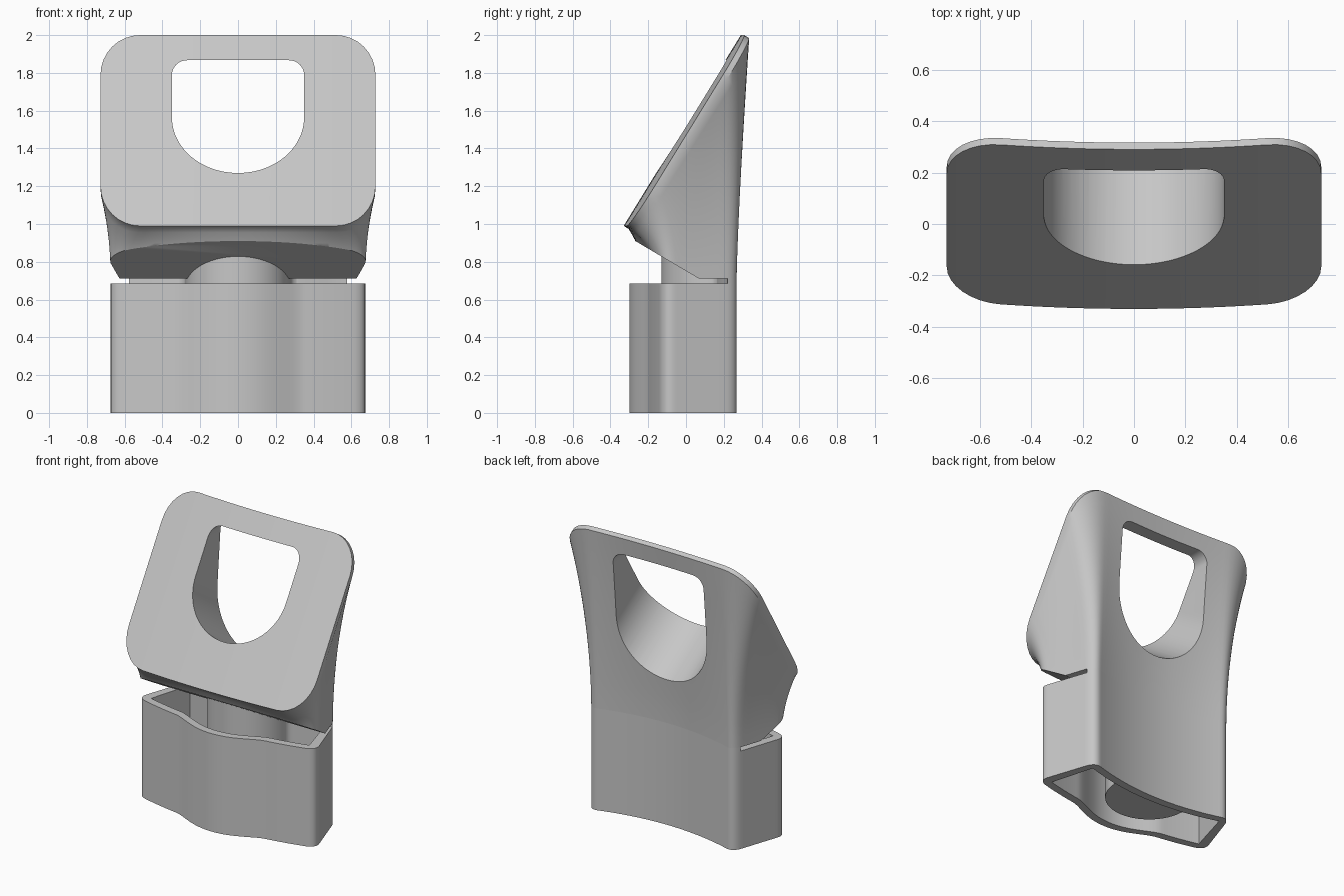
import bpy, bmesh, math
from mathutils import Vector

cube = bpy.data.objects.get("Cube")
if cube:
    bpy.data.objects.remove(cube)

grey = bpy.data.materials.new("plain_grey")
grey.use_nodes = True
COLOUR = (0.57, 0.57, 0.57, 1)
grey.diffuse_color = COLOUR
grey.node_tree.nodes["Principled BSDF"].inputs["Base Color"].default_value = COLOUR

NB, NC, NS = 14, 8, 8          # samples on half a back edge, a corner, a side
SLEEVE_TOP, HEAD_BOTTOM = 0.685, 0.712
WALL = 0.055
PLATE_LOW, PLATE_SLOPE = 0.99, 0.614


def make(name, bm):
    bmesh.ops.recalc_face_normals(bm, faces=bm.faces)
    mesh = bpy.data.meshes.new(name)
    bm.to_mesh(mesh)
    bm.free()
    mesh.materials.append(grey)
    obj = bpy.data.objects.new(name, mesh)
    bpy.context.collection.objects.link(obj)
    return obj


def prism(name, points, low, high, place):
    """Extrude a 2D polygon; place(a, b, h) maps it into space."""
    bm = bmesh.new()
    bottom = [bm.verts.new(place(a, b, low)) for a, b in points]
    top = [bm.verts.new(place(a, b, high)) for a, b in points]
    bm.faces.new(bottom)
    bm.faces.new(top)
    for i in range(len(points)):
        j = (i + 1) % len(points)
        bm.faces.new((bottom[i], bottom[j], top[j], top[i]))
    return make(name, bm)


def upright(a, b, h):
    return (a, b, h)


def cut(obj, cutter):
    cutter.hide_render = True
    mod = obj.modifiers.new("cut", 'BOOLEAN')
    mod.operation, mod.solver, mod.object = 'DIFFERENCE', 'EXACT', cutter
    bpy.context.view_layer.objects.active = obj
    bpy.ops.object.modifier_apply(modifier=mod.name)
    bpy.data.objects.remove(cutter)


def smooth(obj):
    bpy.ops.object.select_all(action='DESELECT')
    obj.select_set(True)
    bpy.context.view_layer.objects.active = obj
    bpy.ops.object.shade_smooth_by_angle(angle=math.radians(30))


def mirror(half):
    return half + [(-p[0], *p[1:]) for p in half[-2:0:-1]]


def back(x):
    return 0.19 + 0.3 * x * x


def front(x, bulge):
    y = -0.22 + 0.21 * x * x
    if not bulge or abs(x) > 0.44:
        return y
    # Rounded centre bulge blended into the broad front arc
    c = 0.15 - math.sqrt(0.45 ** 2 - x * x)
    h = max(0.06 - abs(y - c), 0) / 0.06
    return min(y, c) - h * h * 0.015


def bend(a, b, c, n):
    """Rounded corner from a to c, pulled towards b."""
    a, b, c = Vector(a), Vector(b), Vector(c)
    steps = [i / n for i in range(1, n + 1)]
    return [tuple(a * (1 - t) ** 2 + b * 2 * t * (1 - t) + c * t * t) for t in steps]


def body_half(bulge, n_front=NB):
    """Half outline of the body from back centre to front centre."""
    pts = [(0.49 * i / NB, back(0.49 * i / NB)) for i in range(NB + 1)]
    s0, s1 = Vector((0.583, 0.2)), Vector((0.667, -0.05))
    pts += bend(pts[-1], (0.557, 0.288), s0, NC)
    pts += [tuple(s0.lerp(s1, i / NS)) for i in range(1, NS + 1)]
    pts += bend(s1, (0.697, -0.125), (0.6, front(0.6, bulge)), NC)
    xs = [0.6 * (1 - i / n_front) for i in range(1, n_front + 1)]
    return pts + [(x, front(x, bulge)) for x in xs]


def plate_y(z):
    return -0.33 + (z - PLATE_LOW) * PLATE_SLOPE


def plate_half():
    """Half outline of the tilted face plate, on its front surface."""
    w, r, low, high = 0.728, 0.21, PLATE_LOW, 2.0
    pts = [((w - r) * i / NB, high) for i in range(NB + 1)]
    for i in range(1, NC + 1):
        a = math.pi / 2 * i / NC
        pts.append((w - r + r * math.sin(a), high - r + r * math.cos(a)))
    pts += [(w, high - r + (low - high + 2 * r) * i / NS) for i in range(1, NS)]
    upper = pts[:NB + NC + 1]
    pts += [(x, low + high - z) for x, z in reversed(upper)]
    return [(x, plate_y(z) + 0.066 * x * x, z) for x, z in pts]


# Head: loft from the body outline up to the tilted face plate
half_face = plate_half()
face_ring = [Vector(p) for p in mirror(half_face)]
rim_ring = [p + Vector((0, 0.026, -0.016)) for p in face_ring]
base_ring = mirror(body_half(False))
LEVELS = 14
rings = []
for k in range(LEVELS + 1):
    t = k / LEVELS
    ring = []
    for (bx, by), p in zip(base_ring, rim_ring):
        # The back rises almost straight, the front flares late
        ey = t ** (2 - 0.75 * min(max(by / 0.2, 0), 1))
        ring.append((bx + (p.x - bx) * t * t, by + (p.y - by) * ey,
                     HEAD_BOTTOM + (p.z - HEAD_BOTTOM) * t))
    rings.append(ring)
rings.append(face_ring)
bm = bmesh.new()
rows = [[bm.verts.new(p) for p in ring] for ring in rings]
count = len(base_ring)
for lower, upper in zip(rows, rows[1:]):
    for i in range(count):
        j = (i + 1) % count
        bm.faces.new((lower[i], lower[j], upper[j], upper[i]))
bm.faces.new(rows[0])
# Curved front of the plate, in strips from top to bottom edge
last = len(half_face) - 1
stop = NB + NC - 1
for sign in (1, -1):
    v = [rows[-1][(sign * i) % count] for i in range(last + 1)]
    for i in range(stop):
        bm.faces.new((v[i], v[i + 1], v[last - i - 1], v[last - i]))
    bm.faces.new(v[stop:last - stop + 1])
head = make("head", bm)

# Sloping underside of the head
slope = [(0.087, 0.70), (-0.6, 1.106), (-0.6, 0.5), (0.087, 0.5)]
cut(head, prism("slope_cutter", slope, -1, 1, lambda a, b, h: (h, a, b)))

# Window through the head: level top with rounded corners, round floor
# that falls away towards the back
SILL = 1.57
window = [(0, 1.867)]
for i in range(9):
    a = math.pi / 2 * i / 8
    window.append((0.27 + 0.08 * math.sin(a), 1.787 + 0.08 * math.cos(a)))
for i in range(25):
    a = math.pi / 2 * i / 24
    window.append((0.35 * math.cos(a), SILL - 0.3 * math.sin(a)))


def window_place(x, z, y):
    drop = 0.66 * (y - plate_y(z)) if z <= SILL else 0
    return (x, y, z - drop)


cut(head, prism("window_cutter", mirror(window), -0.2, 0.45, window_place))

# Sleeve: open tube with a sharp-cornered cavity
sleeve = prism("sleeve", mirror(body_half(True, 40)), 0, SLEEVE_TOP, upright)
cavity = [(0.525 * i / 16, back(0.525 * i / 16) - WALL) for i in range(17)]
cavity += [(0.612 * (1 - i / 30), front(0.612 * (1 - i / 30), True) + WALL)
           for i in range(31)]
cut(sleeve, prism("cavity_cutter", mirror(cavity), -0.1, 1, upright))

# Back bridge: joins sleeve and head behind the slit
bridge_half = body_half(False)[:NB + NC]
bridge_half += [(0.5 * (1 - i / NB), back(0.5 * (1 - i / NB)) - WALL)
                for i in range(NB + 1)]
bridge = prism("back_bridge", mirror(bridge_half), SLEEVE_TOP, HEAD_BOTTOM, upright)

# Central post inside the sleeve, flaring into the back wall
flare = 0.4
post_half = [(flare * i / 12, back(flare * i / 12) - 0.03) for i in range(13)]
post_half += bend((flare, back(flare) - WALL), (0.285, 0.175), (0.28, 0.13), 8)
for i in range(1, 25):
    a = math.pi / 2 * i / 24
    post_half.append((0.28 * math.cos(a), 0.15 - 0.28 * math.sin(a)))
post = prism("centre_post", mirror(post_half), 0.01, 0.88, upright)

for part in (head, sleeve, bridge, post):
    smooth(part)
